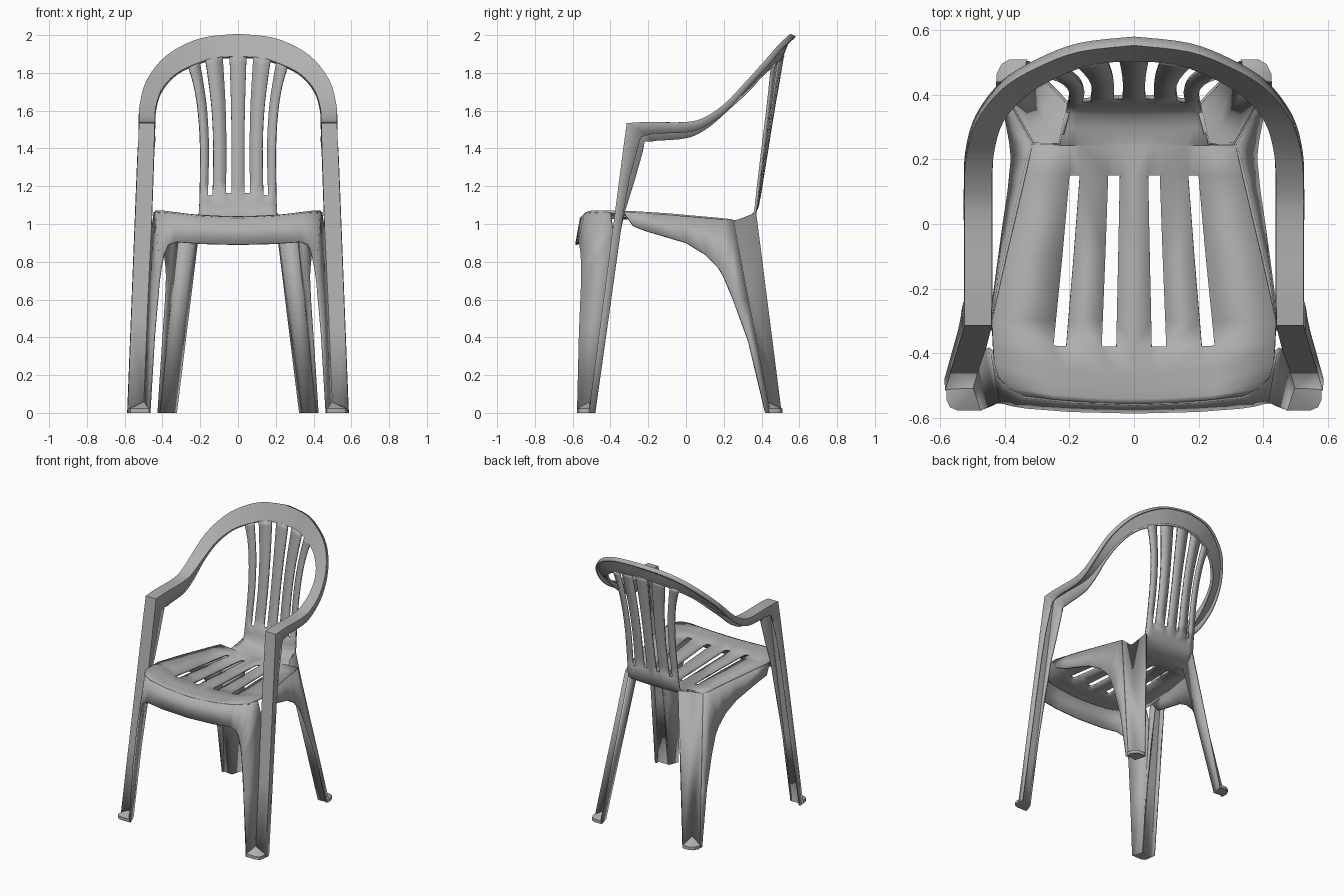
import bpy
import bmesh
import math
from mathutils import Vector

if "Cube" in bpy.data.objects:
    bpy.data.objects.remove(bpy.data.objects["Cube"], do_unlink=True)

GREY = (0.44, 0.432, 0.42, 1.0)
plastic = bpy.data.materials.new("warm grey plastic")
plastic.use_nodes = True
plastic.diffuse_color = GREY
shader = next(n for n in plastic.node_tree.nodes if n.type == "BSDF_PRINCIPLED")
shader.inputs["Base Color"].default_value = GREY
shader.inputs["Roughness"].default_value = 0.6


def finish(name, bm, thickness):
    """Turn a half mesh into a mirrored, thickened, softly shaded object."""
    bmesh.ops.remove_doubles(bm, verts=bm.verts, dist=0.0005)
    bmesh.ops.recalc_face_normals(bm, faces=bm.faces)
    mesh = bpy.data.meshes.new(name)
    bm.to_mesh(mesh)
    bm.free()
    mesh.materials.append(plastic)
    obj = bpy.data.objects.new(name, mesh)
    bpy.context.collection.objects.link(obj)
    mirror = obj.modifiers.new("mirror", "MIRROR")
    mirror.use_clip = True
    if thickness:
        shell = obj.modifiers.new("shell", "SOLIDIFY")
        shell.thickness = thickness
        shell.offset = 0
    bpy.ops.object.select_all(action="DESELECT")
    obj.select_set(True)
    bpy.context.view_layer.objects.active = obj
    bpy.ops.object.shade_smooth_by_angle(angle=math.radians(32))
    return obj


def loft(name, rows, is_hole=lambda row, col: False, thickness=0.014):
    """Skin a sheet through rows of points, leaving out the holes."""
    bm = bmesh.new()
    grid = [[bm.verts.new(p) for p in row] for row in rows]
    for i in range(len(grid) - 1):
        for j in range(len(grid[i]) - 1):
            if not is_hole(i, j):
                bm.faces.new((grid[i][j], grid[i][j + 1],
                              grid[i + 1][j + 1], grid[i + 1][j]))
    return finish(name, bm, thickness)


def smooth_rows(rows, steps):
    """Catmull-Rom interpolation between rows of plain numbers."""
    result = []
    for i in range(len(rows) - 1):
        quad = (rows[max(i - 1, 0)], rows[i], rows[i + 1],
                rows[min(i + 2, len(rows) - 1)])
        for s in range(steps):
            t = s / steps
            result.append([
                b + t * (c - a) / 2 + t * t * (a - 2.5 * b + 2 * c - d / 2)
                + t ** 3 * (1.5 * (b - c) + (d - a) / 2)
                for a, b, c, d in zip(*quad)])
    return result + [list(rows[-1])]


# Seat and backrest: y, z, half width, slot spread, edge rise, bow
seat_front = [
    (-.555, 1.03, .34, 1, .025, .2),
    (-.54, 1.033, .385, 1, .03, .2),
    (-.51, 1.035, .42, 1, .03, .2),
    (-.46, 1.035, .433, 1, .03, .15)]
seat_slotted = [
    (-.38, 1.033, .437, 1, .03, .05),
    (-.3, 1.03, .44, .97, .033, 0),
    (-.1, 1.02, .395, .89, .03, 0)]
seat_rear = [
    (.15, 1.008, .336, .8, .02, 0),
    (.245, 1.003, .315, .77, .015, 0),
    (.247, 1.003, .23, .77, .01, 0),
    (.3, 1.01, .22, .74, .01, 0),
    (.34, 1.03, .21, .7, .01, .1),
    (.365, 1.06, .207, .68, 0, 0),
    (.38, 1.1, .205, .66, 0, -.2)]
back_slotted = smooth_rows([
    (.392, 1.165, .203, .64, -.025, -.4),
    (.43, 1.4, .2, .62, 0, -.6),
    (.462, 1.6, .212, .66, 0, -.7),
    (.49, 1.76, .235, .74, -.02, -.8),
    (.512, 1.89, .265, .82, -.05, -.8)], 3)


def shell_row(y, z, width, spread, rise, bow):
    xs = [0] + [spread * edge for edge in (.055, .1, .21, .25)] + [width]
    return [(x, y + bow * x * x, z + rise * (x / width) ** 2) for x in xs]


stations = seat_front + seat_slotted + seat_rear + back_slotted
first_seat = len(seat_front)
last_seat = first_seat + len(seat_slotted)
first_back = last_seat + len(seat_rear)
loft("seat_and_backrest", [shell_row(*s) for s in stations],
     lambda row, col: col in (1, 3)
     and (first_seat <= row < last_seat or row >= first_back))

# Hoop and arms: outer edge, inner edge, lip angle, outer and inner lip depth
hoop = smooth_rows([
    (0, .555, 2, 0, .51, 1.89, 60, .025, .01),
    (.17, .535, 1.983, .13, .5, 1.88, 60, .025, .01),
    (.3, .485, 1.935, .25, .455, 1.84, 55, .025, .01),
    (.405, .42, 1.86, .34, .4, 1.79, 50, .025, .01),
    (.483, .32, 1.75, .41, .32, 1.71, 40, .025, .015),
    (.515, .21, 1.635, .44, .215, 1.62, 35, .03, .02),
    (.52, .1, 1.56, .445, .1, 1.555, 15, .04, .05),
    (.52, 0, 1.535, .445, 0, 1.535, 5, .05, .08),
    (.52, -.17, 1.535, .445, -.17, 1.535, 5, .055, .095)], 4)


def leg_station(z, angle, outer_lip, inner_lip):
    t = 1 - z / 1.53
    y = -.31 - .2 * t
    return (.52 + .06 * t, y, z, .445 + .05 * t, y, z,
            angle, outer_lip, inner_lip)


front_leg = [(.52, -.23, 1.535, .445, -.23, 1.535, 25, .07, .11),
             leg_station(1.53, 45, .1, .13),
             leg_station(1.4, 82, .07, .1),
             leg_station(1.25, 88, .05, .08),
             leg_station(1.05, 90, .04, .045),
             leg_station(.5, 90, .035, .01),
             leg_station(0, 90, .03, .005)]


def channel_row(xo, yo, zo, xi, yi, zi, angle, outer_lip, inner_lip):
    lip = Vector((0, math.sin(math.radians(angle)),
                  -math.cos(math.radians(angle))))
    outer, inner = Vector((xo, yo, zo)), Vector((xi, yi, zi))
    return [outer + lip * outer_lip, outer, inner, inner + lip * inner_lip]


loft("hoop_arms_and_front_legs", [channel_row(*s) for s in hoop + front_leg])

# Front apron running down into the inner web of each front leg
loft("front_apron", [
    [(0, -.555, 1.03), (0, -.58, .89)],
    [(.2, -.547, 1.04), (.2, -.575, .895)],
    [(.34, -.532, 1.055), (.33, -.565, .905)],
    [(.4, -.49, 1.065), (.37, -.56, .89)],
    [(.43, -.44, 1.065), (.395, -.555, .84)],
    [(.437, -.4, 1.06), (.41, -.553, .77)],
    [(.455, -.385, .95), (.42, -.553, .7)],
    [(.477, -.44, .5), (.445, -.565, .42)],
    [(.495, -.51, 0), (.47, -.575, 0)]])

# Side skirt running down into the outer web of each back leg
loft("side_skirt", [
    [(.44, -.33, 1.063), (.45, -.28, .99)],
    [(.418, -.2, 1.055), (.43, -.22, .965)],
    [(.373, 0, 1.04), (.4, 0, .9)],
    [(.345, .12, 1.03), (.385, .1, .84)],
    [(.326, .2, 1.022), (.378, .17, .77)],
    [(.31, .245, 1.02), (.375, .2, .72)],
    [(.355, .325, .6), (.38, .25, .6)],
    [(.38, .367, .38), (.395, .33, .38)],
    [(.42, .44, 0), (.42, .42, 0)]])

# Back leg: front web and inner web
loft("back_leg", [
    [(.31, .245, 1.02), (.23, .245, 1.01), (.2, .37, 1.06)],
    [(.42, .44, 0), (.35, .43, 0), (.33, .505, 0)]])


def foot(name, corner, rim):
    """Rounded pad that rises towards the inside corner of the leg."""
    bm = bmesh.new()
    peak = bm.verts.new((*corner, .06))
    base = bm.verts.new((*corner, 0))
    low = [bm.verts.new((x, y, 0)) for x, y in rim]
    high = [bm.verts.new((x, y, .022)) for x, y in rim]
    for i in range(len(rim) - 1):
        bm.faces.new((peak, high[i], high[i + 1]))
        bm.faces.new((base, low[i + 1], low[i]))
        bm.faces.new((low[i], low[i + 1], high[i + 1], high[i]))
    bm.faces.new((base, low[0], high[0], peak))
    bm.faces.new((base, peak, high[-1], low[-1]))
    finish(name, bm, 0)


foot("front_foot", (.495, -.51),
     [(.58, -.51), (.58, -.545), (.57, -.567), (.545, -.578), (.47, -.578)])
foot("back_foot", (.35, .43),
     [(.425, .44), (.425, .465), (.41, .495), (.385, .51), (.33, .51)])
